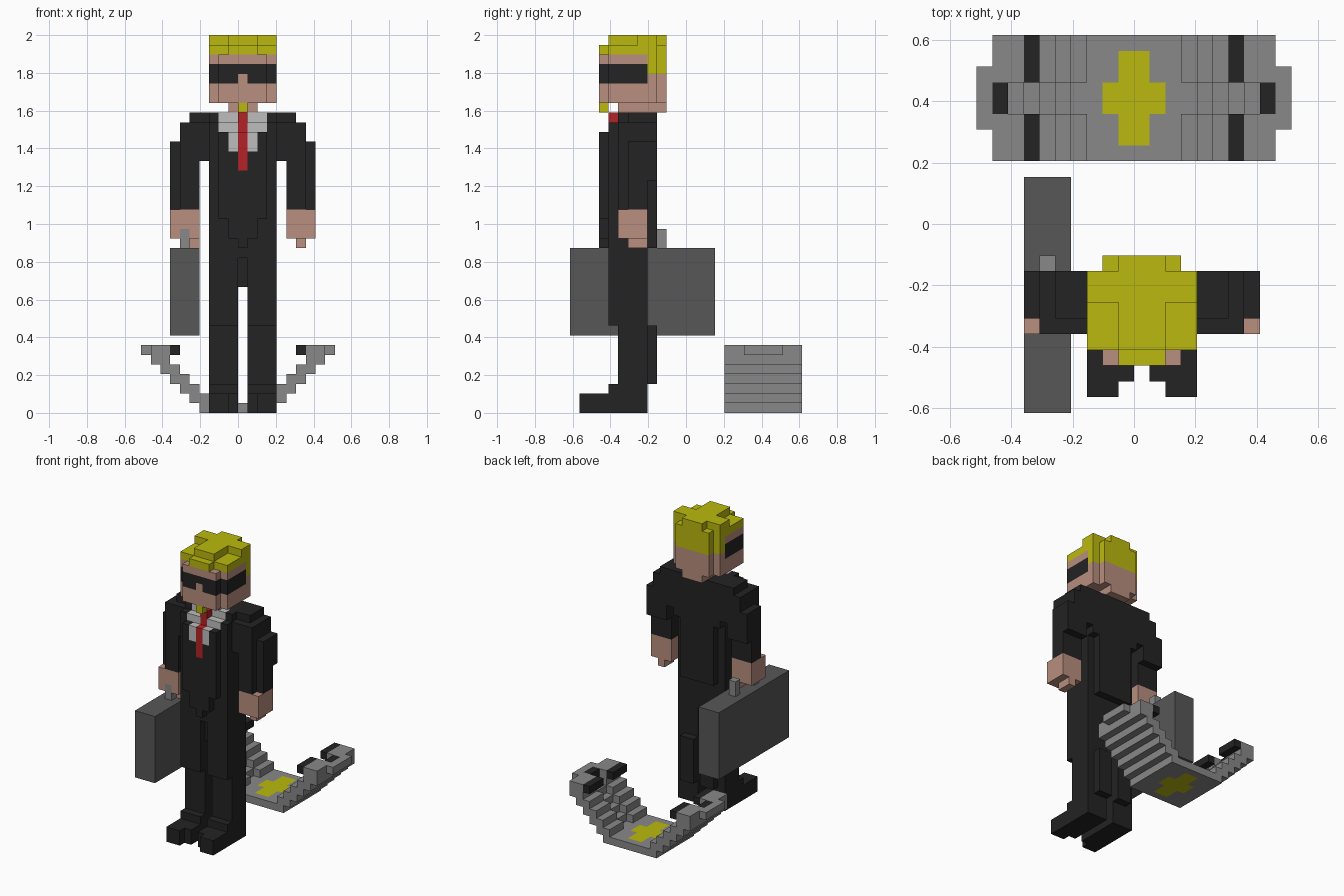
import bpy
import bmesh
from mathutils import Vector

default_cube = bpy.data.objects.get("Cube")
if default_cube:
    bpy.data.objects.remove(default_cube, do_unlink=True)

UNIT = 2 / 39                      # edge of one block
ORIGIN = Vector((-10, -12, 0))     # block grid corner
FIGURE_AXIS, BOARD_AXIS = 21, 20   # doubled mirror positions


def material(name, red, green, blue):
    color = [((c / 255 + 0.055) / 1.055) ** 2.4 for c in (red, green, blue)] + [1]
    mat = bpy.data.materials.new(name)
    mat.use_nodes = True
    mat.diffuse_color = color
    mat.node_tree.nodes["Principled BSDF"].inputs["Base Color"].default_value = color
    return mat


BLACK = material("black cloth", 35, 35, 35)
SKIN = material("skin", 184, 142, 126)
YELLOW = material("yellow", 187, 185, 14)
WHITE = material("shirt white", 190, 190, 190)
RED = material("tie red", 180, 34, 38)
CASE = material("case grey", 87, 87, 87)
GREY = material("board grey", 136, 136, 136)


def box(mat, x, y, z):
    """Blocks filling the given ranges; a mat of None carves them away."""
    return [(mat, x, y, z)]


def both(mat, x, y, z, axis=FIGURE_AXIS):
    return box(mat, x, y, z) + box(mat, (axis - x[1], axis - x[0]), y, z)


def build(name, boxes):
    """Turn boxes into one clean blocky shell; later boxes override earlier ones."""
    cells = {}
    for mat, xs, ys, zs in boxes:
        for x in range(*xs):
            for y in range(*ys):
                for z in range(*zs):
                    if mat:
                        cells[x, y, z] = mat
                    else:
                        cells.pop((x, y, z), None)
    mats = list(dict.fromkeys(cells.values()))
    bm = bmesh.new()
    verts = {}

    def corner(point):
        key = tuple(round(c) for c in point)
        if key not in verts:
            verts[key] = bm.verts.new((Vector(key) + ORIGIN) * UNIT)
        return verts[key]

    for cell, mat in cells.items():
        for axis in range(3):
            u, v = Vector(), Vector()
            u[(axis + 1) % 3] = 1
            v[(axis + 2) % 3] = 1
            for side in (0, 1):
                near = list(cell)
                near[axis] += 1 if side else -1
                if tuple(near) in cells:
                    continue
                start = Vector(cell)
                start[axis] += side
                loop = [start, start + u, start + u + v, start + v]
                if not side:
                    loop.reverse()
                face = bm.faces.new([corner(p) for p in loop])
                face.material_index = mats.index(mat)
    bmesh.ops.dissolve_limit(bm, angle_limit=0.01, verts=bm.verts[:],
                             edges=bm.edges[:], delimit={'MATERIAL'})
    mesh = bpy.data.meshes.new(name)
    bm.to_mesh(mesh)
    bm.free()
    for mat in mats:
        mesh.materials.append(mat)
    obj = bpy.data.objects.new(name, mesh)
    bpy.context.collection.objects.link(obj)


# Head with neck, dark glasses and beard
build("head",
      box(SKIN, (7, 14), (4, 9), (32, 37))
      + box(SKIN, (8, 13), (3, 10), (32, 37))
      + box(SKIN, (9, 12), (5, 10), (31, 32))
      + both(BLACK, (7, 8), (4, 8), (34, 36))
      + box(BLACK, (8, 13), (3, 4), (34, 36))
      + box(SKIN, (10, 11), (3, 4), (34, 35))
      + box(YELLOW, (10, 11), (3, 4), (31, 32))
      + box(YELLOW, (7, 14), (8, 9), (35, 37))
      + box(YELLOW, (8, 13), (8, 10), (35, 37)))

# Hair cap with a raised cross
build("hair",
      box(YELLOW, (7, 14), (4, 9), (37, 38))
      + box(YELLOW, (8, 13), (9, 10), (37, 38))
      + box(YELLOW, (9, 12), (3, 4), (37, 38))
      + box(YELLOW, (9, 12), (4, 10), (38, 39))
      + box(YELLOW, (7, 14), (7, 9), (38, 39)))

# Jacket body with tapered front, shirt collar and tie
build("jacket",
      box(BLACK, (7, 14), (4, 8), (17, 30))
      + box(BLACK, (7, 14), (5, 9), (25, 31))
      + box(BLACK, (8, 13), (8, 9), (17, 25))
      + box(BLACK, (8, 13), (3, 4), (20, 29))
      + box(BLACK, (9, 12), (3, 4), (18, 20))
      + box(BLACK, (10, 11), (3, 4), (17, 18))
      + box(WHITE, (8, 13), (5, 6), (30, 31))
      + box(WHITE, (8, 13), (4, 5), (29, 30))
      + box(WHITE, (9, 12), (3, 4), (27, 29))
      + box(RED, (10, 11), (3, 4), (25, 29))
      + box(RED, (10, 11), (4, 5), (29, 31)))

# Sleeves with stepped shoulders
build("sleeves",
      both(BLACK, (5, 7), (6, 9), (26, 31))
      + both(BLACK, (4, 7), (5, 9), (26, 30))
      + both(BLACK, (3, 6), (6, 9), (24, 28))
      + both(BLACK, (4, 6), (5, 8), (21, 28))
      + both(BLACK, (3, 4), (6, 8), (21, 24)))

# Hands, the right one gripping the case handle
build("right_hand",
      box(SKIN, (3, 6), (5, 8), (18, 21))
      + box(SKIN, (5, 6), (6, 8), (17, 18))
      + box(None, (4, 5), (5, 6), (18, 19)))
build("left_hand",
      box(SKIN, (15, 18), (5, 8), (18, 21))
      + box(SKIN, (16, 17), (6, 8), (17, 18)))

# Trousers and shoes
build("trousers",
      both(BLACK, (7, 10), (4, 8), (9, 17))
      + both(BLACK, (7, 10), (5, 8), (2, 9))
      + both(BLACK, (8, 10), (8, 9), (3, 9))
      + box(BLACK, (10, 11), (5, 8), (13, 17))
      + box(BLACK, (10, 11), (4, 5), (16, 17)))
build("shoes",
      both(BLACK, (7, 10), (2, 8), (0, 2))
      + both(BLACK, (7, 9), (1, 2), (0, 2))
      + both(BLACK, (7, 10), (4, 5), (2, 3)))

# Briefcase and the two posts of its handle
build("briefcase", box(CASE, (3, 6), (0, 15), (8, 17)))
build("briefcase_handle",
      box(GREY, (4, 5), (5, 6), (17, 19)) + box(GREY, (4, 5), (9, 10), (17, 19)))

# Board: flat deck with emblem, stepped wings with a shallow middle channel
board = box(GREY, (6, 14), (16, 24), (0, 1))
board += box(YELLOW, (9, 11), (17, 23), (0, 1))
board += box(YELLOW, (8, 12), (19, 21), (0, 1))
for step in range(1, 6):
    left, level = 6 - step, (step, step + 1)
    board += both(GREY, (left, left + 2), (16, 24), level, BOARD_AXIS)
    board += both(None, (left + 1, left + 2), (19, 21), level, BOARD_AXIS)

# Curled wing tips with dark grips
board += both(GREY, (0, 1), (18, 22), (6, 7), BOARD_AXIS)
board += both(BLACK, (1, 2), (19, 21), (6, 7), BOARD_AXIS)
for side in ((16, 19), (21, 24)):
    board += both(GREY, (1, 3), side, (6, 7), BOARD_AXIS)
    board += both(BLACK, (3, 4), side, (6, 7), BOARD_AXIS)
build("board", board)
